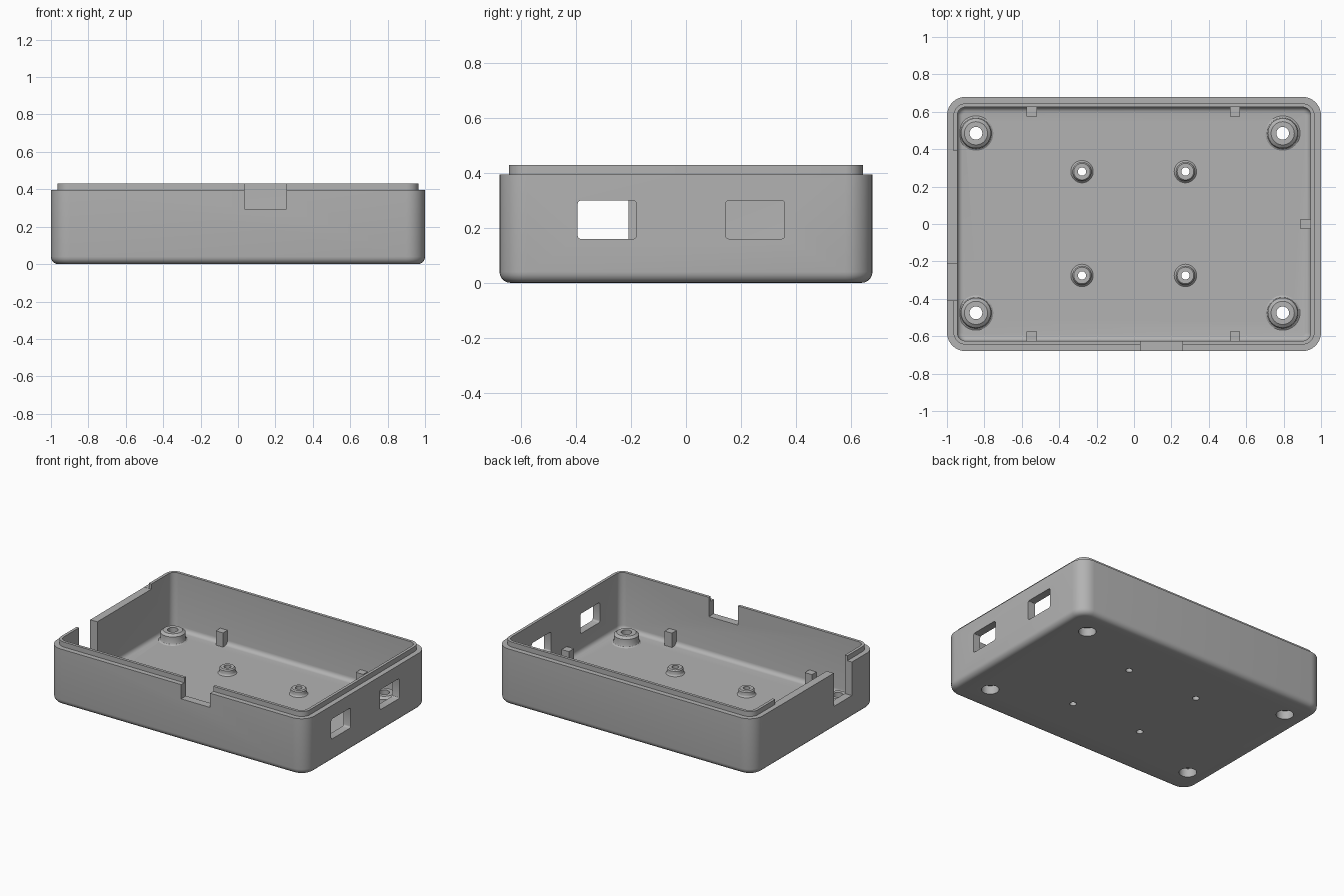
import bpy, bmesh
from math import sin, cos, pi, radians

if "Cube" in bpy.data.objects:
    bpy.data.objects.remove(bpy.data.objects["Cube"], do_unlink=True)

gray = bpy.data.materials.new("matte_gray")
gray.use_nodes = True
color = (0.45, 0.45, 0.45, 1)
gray.diffuse_color = color
gray.node_tree.nodes["Principled BSDF"].inputs["Base Color"].default_value = color

FLOOR, RIM, LIP = 0.03, 0.395, 0.43


def finish(bm, name):
    bmesh.ops.recalc_face_normals(bm, faces=bm.faces)
    mesh = bpy.data.meshes.new(name)
    bm.to_mesh(mesh)
    bm.free()
    mesh.materials.append(gray)
    obj = bpy.data.objects.new(name, mesh)
    bpy.context.collection.objects.link(obj)
    return obj


def smooth(obj):
    bpy.ops.object.select_all(action='DESELECT')
    obj.select_set(True)
    bpy.context.view_layer.objects.active = obj
    bpy.ops.object.shade_smooth_by_angle(angle=radians(30))


def skin(bm, rings, wrap_caps):
    """Join successive closed rings with quads, optionally capping both ends."""
    loops = [[bm.verts.new(p) for p in ring] for ring in rings]
    n = len(loops[0])
    for a, b in zip(loops, loops[1:]):
        for i in range(n):
            j = (i + 1) % n
            bm.faces.new((a[i], a[j], b[j], b[i]))
    if wrap_caps:
        bm.faces.new(loops[0])
        bm.faces.new(loops[-1])


def rounded_rect(hx, hy, r, z, steps=8):
    pts = []
    for q, (sx, sy) in enumerate(((1, 1), (-1, 1), (-1, -1), (1, -1))):
        for i in range(steps + 1):
            a = (q + i / steps) * pi / 2
            pts.append((sx * (hx - r) + r * cos(a), sy * (hy - r) + r * sin(a), z))
    return pts


def box(name, x, y, z, round_axis=None):
    bm = bmesh.new()
    bmesh.ops.create_cube(bm, size=1)
    for v in bm.verts:
        for k, (lo, hi) in enumerate((x, y, z)):
            v.co[k] = lo if v.co[k] < 0 else hi
    if round_axis is not None:
        edges = [e for e in bm.edges
                 if abs((e.verts[0].co - e.verts[1].co)[round_axis]) > 1e-4]
        bmesh.ops.bevel(bm, geom=edges, offset=0.012, segments=3,
                        affect='EDGES', profile=0.5)
    return finish(bm, name)


def lathe(name, profile, cx, cy, segments=40, caps=False):
    bm = bmesh.new()
    rings = [[(cx + r * cos(2 * pi * i / segments), cy + r * sin(2 * pi * i / segments), z)
              for i in range(segments)] for r, z in profile]
    skin(bm, rings, caps)
    return finish(bm, name)


# Tray shell: rounded bottom, outer wall, stepped lip, inner wall, filleted floor
rings = []
bevel = 0.04
for i in range(6):
    a = i / 5 * pi / 2
    d = bevel * (1 - sin(a))
    rings.append(rounded_rect(1 - d, 0.68 - d, 0.1 - d, bevel * (1 - cos(a))))
rings.append(rounded_rect(1, 0.68, 0.1, RIM))
rings.append(rounded_rect(0.965, 0.645, 0.065, RIM))
rings.append(rounded_rect(0.965, 0.645, 0.065, LIP))
rings.append(rounded_rect(0.945, 0.625, 0.045, LIP))
fillet = 0.03
for i in range(6):
    a = i / 5 * pi / 2
    d = fillet * (1 - cos(a))
    rings.append(rounded_rect(0.945 - d, 0.625 - d, 0.045 - d, FLOOR + fillet * (1 - sin(a))))
bm = bmesh.new()
skin(bm, rings, True)
tray = finish(bm, "tray_shell")

# Openings in the walls
cutters = [
    box("front_notch_cutter", (0.035, 0.26), (-0.75, -0.55), (0.295, 0.6)),
    box("side_notch_cutter", (-1.1, -0.9), (-0.41, -0.21), (0.16, 0.6)),
    box("side_lip_cutter", (-1.1, -0.9), (-0.3, 0.39), (RIM - 0.001, 0.6)),
    box("window_cutter", (0.9, 1.1), (-0.395, -0.18), (0.16, 0.3), 0),
    box("window_cutter", (0.9, 1.1), (0.145, 0.36), (0.16, 0.3), 0),
]

# Screw bosses with countersunk bores, and smaller board standoffs
large = [(x, y) for x in (-0.845, 0.795) for y in (-0.475, 0.485)]
small = [(x, y) for x in (-0.278, 0.275) for y in (-0.275, 0.28)]
large_profile = [(0.056, FLOOR), (0.056, 0.06), (0.034, 0.06), (0.034, 0.1), (0.062, 0.1),
                 (0.08, 0.086), (0.08, 0.045), (0.084, 0.036), (0.093, FLOOR)]
small_profile = [(0.022, FLOOR), (0.022, 0.072), (0.044, 0.072), (0.051, 0.064),
                 (0.051, 0.042), (0.054, 0.035), (0.06, FLOOR)]
for name, spots, profile in (("screw_boss", large, large_profile),
                             ("board_standoff", small, small_profile)):
    for x, y in spots:
        smooth(lathe(name, profile, x, y))
        bore = profile[0][0]
        cutters.append(lathe("bore_cutter", [(bore, -0.1), (bore, 0.2)], x, y, caps=True))

# Cut the openings, then discard the cutters
for cutter in cutters:
    cutter.hide_render = True
    mod = tray.modifiers.new("cut", 'BOOLEAN')
    mod.operation = 'DIFFERENCE'
    mod.solver = 'EXACT'
    mod.object = cutter
bpy.context.view_layer.update()
cut_mesh = bpy.data.meshes.new_from_object(
    tray.evaluated_get(bpy.context.evaluated_depsgraph_get()))
tray.modifiers.clear()
tray.data = cut_mesh
for cutter in cutters:
    bpy.data.objects.remove(cutter, do_unlink=True)
smooth(tray)

# Upright support posts against the inner walls
POST_TOP = 0.13
for x in (-0.547, 0.54):
    for side in (-1, 1):
        box("support_post", (x - 0.028, x + 0.028),
            sorted((side * 0.575, side * 0.635)), (FLOOR - 0.01, POST_TOP))
box("side_support_post", (0.89, 0.955), (-0.028, 0.028), (FLOOR - 0.01, POST_TOP))
